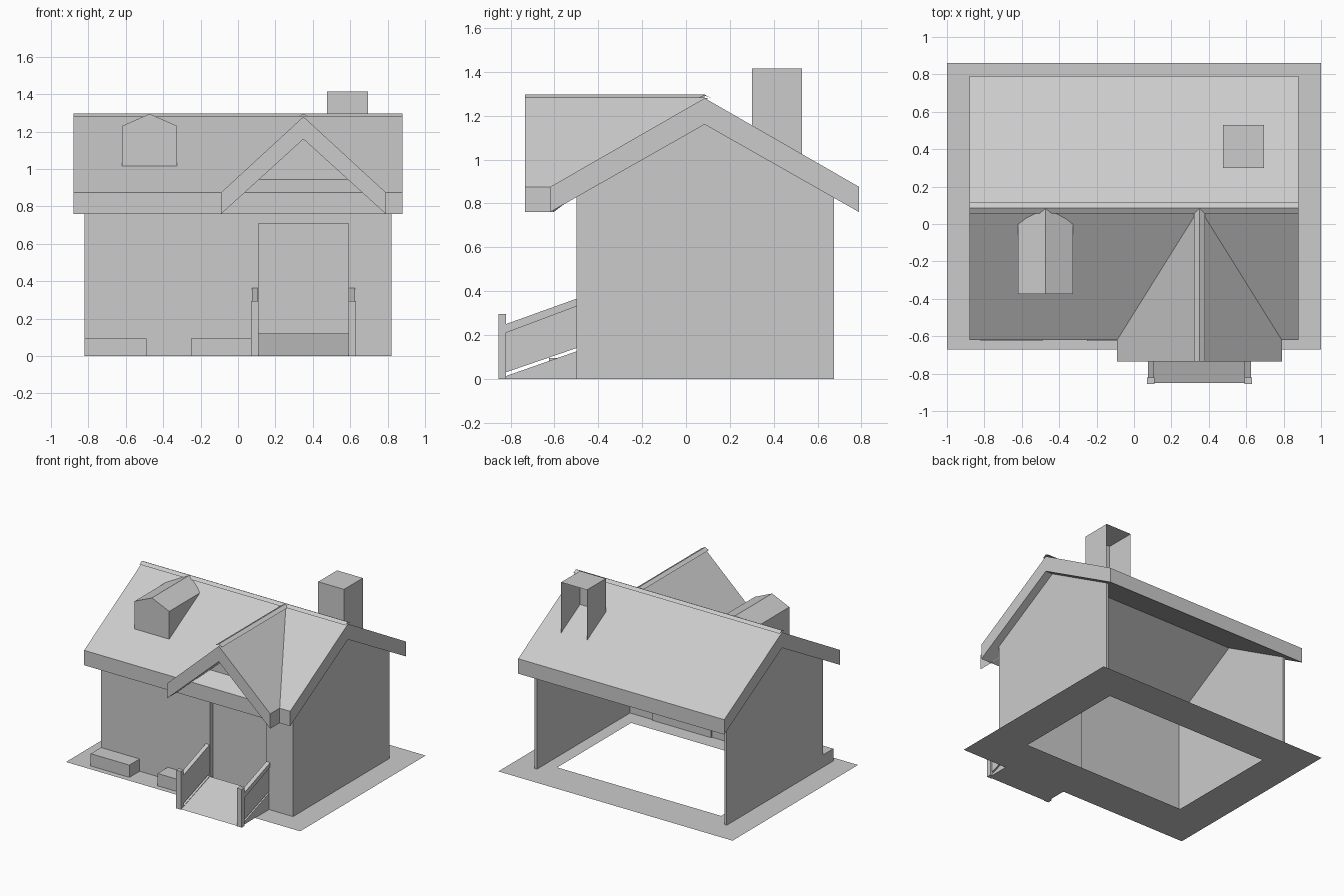
import bpy
import bmesh

cube = bpy.data.objects.get("Cube")
if cube:
    bpy.data.objects.remove(cube, do_unlink=True)

grey = bpy.data.materials.new("plain grey")
grey.use_nodes = True
grey.diffuse_color = (0.6, 0.6, 0.6, 1)
grey.node_tree.nodes["Principled BSDF"].inputs["Base Color"].default_value = (0.6, 0.6, 0.6, 1)


def finish(name, bm):
    bmesh.ops.recalc_face_normals(bm, faces=bm.faces)
    mesh = bpy.data.meshes.new(name)
    bm.to_mesh(mesh)
    bm.free()
    mesh.materials.append(grey)
    obj = bpy.data.objects.new(name, mesh)
    bpy.context.collection.objects.link(obj)
    return obj


def prism(name, profile, axis, start, end):
    """Extrude a profile along x (profile is y, z) or y (profile is x, z).
    The end may be a function of height, to trim against a slope."""
    bm = bmesh.new()

    def ring(d):
        out = []
        for a, z in profile:
            k = d(z) if callable(d) else d
            out.append(bm.verts.new((k, a, z) if axis == "x" else (a, k, z)))
        return out
    r0, r1 = ring(start), ring(end)
    bm.faces.new(r0)
    bm.faces.new(r1[::-1])
    n = len(profile)
    for i in range(n):
        j = (i + 1) % n
        bm.faces.new((r0[i], r0[j], r1[j], r1[i]))
    return finish(name, bm)


def box(name, x0, x1, y0, y1, z0, z1):
    return prism(name, [(x0, z0), (x1, z0), (x1, z1), (x0, z1)], "y", y0, y1)


def sheet(name, faces):
    bm = bmesh.new()
    for f in faces:
        bm.faces.new([bm.verts.new(p) for p in f])
    bmesh.ops.remove_doubles(bm, verts=bm.verts, dist=0.0001)
    return finish(name, bm)


# Roof measurements
RIDGE_Y, RIDGE_Z, EAVE_Z, DROP = 0.085, 1.28, 0.875, 0.115
FRONT, BACK, GABLE_X, GABLE_HALF = -0.62, 0.79, 0.35, 0.44
SLOPE = (RIDGE_Z - EAVE_Z) / (RIDGE_Y - FRONT)


def roof_y(z):
    """Depth at which the front slope reaches height z."""
    return FRONT + (z - EAVE_Z) / SLOPE


def chevron(mid, half):
    return [(mid - half, EAVE_Z - DROP), (mid, RIDGE_Z - DROP - 0.005),
            (mid + half, EAVE_Z - DROP), (mid + half, EAVE_Z),
            (mid, RIDGE_Z), (mid - half, EAVE_Z)]


# Ground ring, open in the middle
gx, gy0, gy1, hx, hy0, hy1 = 1.0, -0.67, 0.86, 0.70, -0.33, 0.57
outer = [(-gx, gy0, 0), (gx, gy0, 0), (gx, gy1, 0), (-gx, gy1, 0)]
inner = [(-hx, hy0, 0), (hx, hy0, 0), (hx, hy1, 0), (-hx, hy1, 0)]
ground = sheet("ground", [(outer[i], outer[(i + 1) % 4], inner[(i + 1) % 4], inner[i])
                          for i in range(4)])

# Walls: two gabled sides and a front with a doorway, open at the back
side = [(-0.5, 0), (0.675, 0), (0.675, 0.84), (RIDGE_Y, 1.18), (-0.5, 0.84)]
prism("left_wall", side, "x", 0.80, 0.82)
prism("right_wall", side, "x", -0.82, -0.80)
front = [(-0.82, 0), (0.11, 0), (0.11, 0.71), (0.59, 0.71), (0.59, 0), (0.82, 0),
         (0.82, 0.84), (0.71, 0.84), (GABLE_X, 1.175), (-0.01, 0.84), (-0.82, 0.84)]
prism("front_wall", front, "y", -0.5, -0.46)
box("door", 0.10, 0.60, -0.46, -0.45, 0, 0.72)

# Main roof and crossing front gable
prism("main_roof", chevron(RIDGE_Y, BACK - RIDGE_Y), "x", -0.88, 0.88)
prism("gable_roof", chevron(GABLE_X, GABLE_HALF), "y", -0.735,
      lambda z: max(roof_y(z), FRONT) + 0.015)

# Thin ridge caps
CAP = 0.03
LOW, TOP = RIDGE_Z, RIDGE_Z + 0.016
prism("main_ridge_cap", [(RIDGE_Y - CAP, LOW), (RIDGE_Y, TOP), (RIDGE_Y + CAP, LOW),
                         (RIDGE_Y, TOP - 0.004)], "x", -0.88, 0.88)
prism("gable_ridge_cap", [(GABLE_X - CAP, LOW), (GABLE_X, TOP), (GABLE_X + CAP, LOW),
                          (GABLE_X, TOP - 0.004)], "y", -0.735, RIDGE_Y)

# Dormer, trimmed to the slope behind
prism("dormer", [(-0.62, 1.015), (-0.325, 1.015), (-0.325, 1.23), (-0.4725, 1.295),
                 (-0.62, 1.23)], "y", -0.375, lambda z: min(roof_y(z) + 0.01, RIDGE_Y))

# Chimney shell, open at the back, its sides ending on the roof
cx0, cx1, cy0, cy1, cz = 0.475, 0.695, 0.30, 0.53, 1.415
z0, z1 = [RIDGE_Z - SLOPE * (y - RIDGE_Y) for y in (cy0, cy1)]
sheet("chimney", [
    [(cx0, cy0, z0), (cx1, cy0, z0), (cx1, cy0, cz), (cx0, cy0, cz)],
    [(cx0, cy0, cz), (cx1, cy0, cz), (cx1, cy1, cz), (cx0, cy1, cz)],
    [(cx0, cy0, z0), (cx0, cy0, cz), (cx0, cy1, cz), (cx0, cy1, z1)],
    [(cx1, cy0, z0), (cx1, cy0, cz), (cx1, cy1, cz), (cx1, cy1, z1)]])

# Planters along the front
box("right_planter", -0.82, -0.49, -0.625, -0.5, 0, 0.095)
box("middle_planter", -0.25, 0.07, -0.625, -0.5, 0, 0.095)

# Entrance ramp with a railing on each side
prism("ramp", [(-0.85, 0), (-0.5, 0), (-0.5, 0.12)], "x", 0.11, 0.59)
rail = [(-0.82, 0.21), (-0.5, 0.33), (-0.5, 0.365), (-0.82, 0.25)]
panel = [(-0.82, 0.03), (-0.5, 0.14), (-0.5, 0.335), (-0.82, 0.215)]
skirt = [(-0.82, 0), (-0.5, 0), (-0.5, 0.125), (-0.82, 0.013)]
for name, s in (("right", -1), ("left", 1)):
    def at(d):
        return GABLE_X + s * d
    box(name + "_post", at(0.24), at(0.28), -0.855, -0.82, 0, 0.295)
    prism(name + "_handrail", rail, "x", at(0.242), at(0.275))
    prism(name + "_rail_panel", panel, "x", at(0.245), at(0.265))
    prism(name + "_ramp_skirt", skirt, "x", at(0.24), at(0.265))
